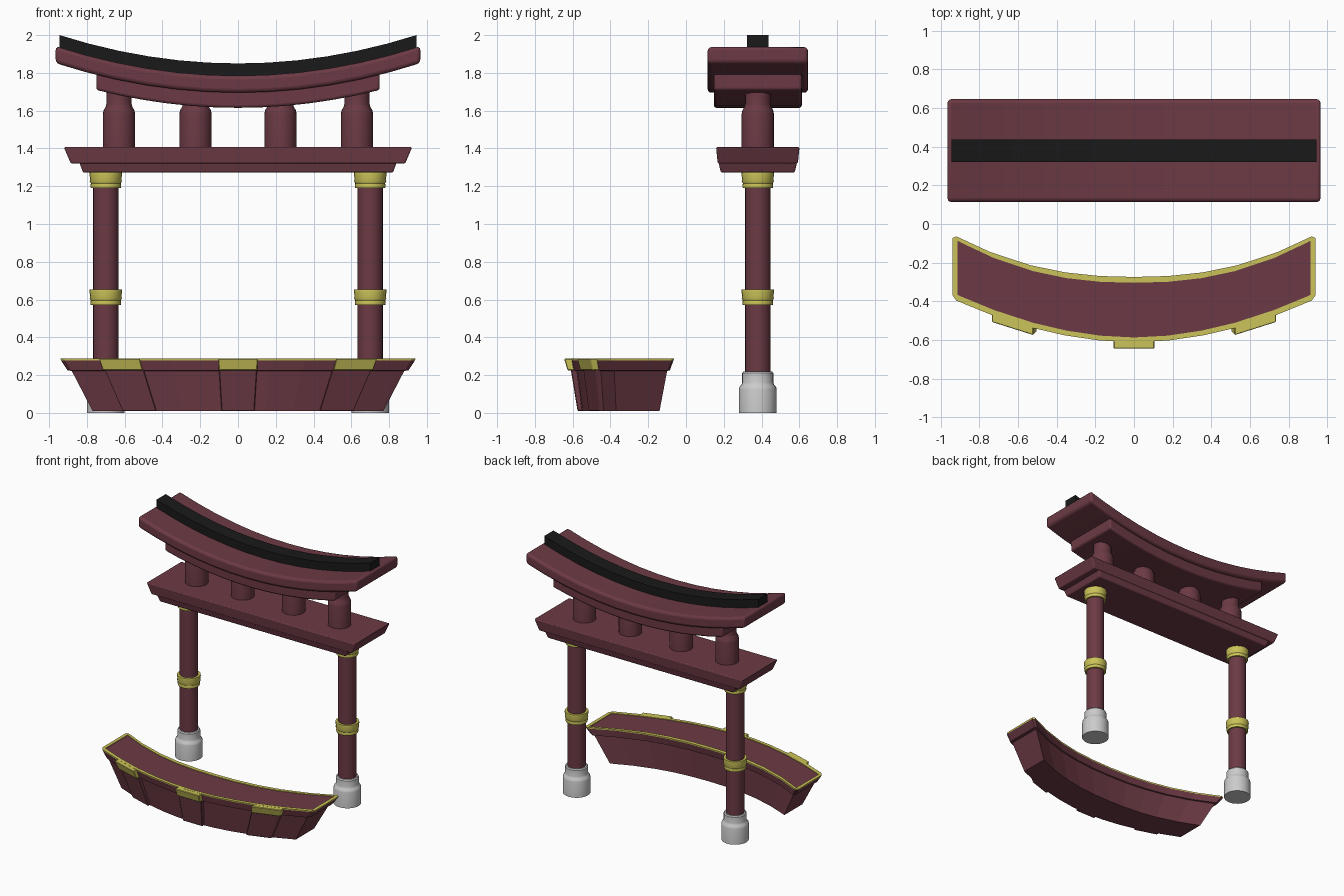
import bpy, bmesh, math

if "Cube" in bpy.data.objects:
    bpy.data.objects.remove(bpy.data.objects["Cube"])

CY = 0.38  # depth position of the gate


def material(name, rgb):
    m = bpy.data.materials.new(name)
    m.diffuse_color = (*rgb, 1)
    m.use_nodes = True
    m.node_tree.nodes["Principled BSDF"].inputs["Base Color"].default_value = m.diffuse_color
    return m


RED = material("dark_red", (0.15, 0.042, 0.058))
GOLD = material("gold", (0.60, 0.55, 0.10))
BLACK = material("black", (0.01, 0.01, 0.01))


def finish(name, bm, mats=(), bevel=0, segments=3, smooth=True):
    bmesh.ops.recalc_face_normals(bm, faces=bm.faces)
    mesh = bpy.data.meshes.new(name)
    bm.to_mesh(mesh)
    bm.free()
    for m in mats:
        mesh.materials.append(m)
    ob = bpy.data.objects.new(name, mesh)
    bpy.context.collection.objects.link(ob)
    if bevel:
        mod = ob.modifiers.new("Bevel", 'BEVEL')
        mod.width, mod.segments = bevel, segments
        mod.limit_method, mod.angle_limit = 'ANGLE', math.radians(40)
    if smooth:
        bpy.ops.object.select_all(action='DESELECT')
        ob.select_set(True)
        bpy.context.view_layer.objects.active = ob
        bpy.ops.object.shade_smooth_by_angle(angle=math.radians(35))
    return ob


def bridge(bm, a, b, mat=0):
    n = len(a)
    for i in range(n):
        bm.faces.new((a[i], a[(i + 1) % n], b[(i + 1) % n], b[i])).material_index = mat


def loft(name, rings, mats, **kw):
    """Closed solid through rings of points, flat capped."""
    bm = bmesh.new()
    vs = [[bm.verts.new(p) for p in r] for r in rings]
    for a, b in zip(vs, vs[1:]):
        bridge(bm, a, b)
    bm.faces.new(vs[0])
    bm.faces.new(vs[-1])
    return finish(name, bm, mats, **kw)


def lathe(name, profile, x, mats=(), sides=24):
    rings = [[(x + r * math.cos(k * math.tau / sides), CY + r * math.sin(k * math.tau / sides), z)
              for k in range(sides)] for r, z in profile]
    return loft(name, rings, mats)


def rect(hx, hy, z):
    return [(sx * hx, CY + sy * hy, z) for sx, sy in ((-1, -1), (1, -1), (1, 1), (-1, 1))]


def curved_beam(name, hx, hy, z0, z1, mat, bevel):
    rings = []
    for k in range(13):
        x = hx * (k / 6 - 1)
        rise = 0.15 * (abs(x) / 0.945) ** 2
        rings.append([(x, CY + sy * hy, z + rise) for sy, z in ((-1, z0), (1, z0), (1, z1), (-1, z1))])
    return loft(name, rings, [mat], bevel=bevel)


# Gate posts with grey feet and gold collars
for side, x in (("left", -0.70), ("right", 0.70)):
    lathe(side + "_foot", [(0.10, 0), (0.10, 0.125), (0.097, 0.137), (0.086, 0.15),
                           (0.083, 0.16), (0.083, 0.21), (0.077, 0.218)], x)
    lathe(side + "_post", [(0.067, 0.2), (0.067, 1.28)], x, [RED])
    for label, z in (("lower", 0.57), ("upper", 1.19)):
        lathe(f"{side}_{label}_collar",
              [(0.066, z), (0.079, z), (0.082, z + 0.012), (0.079, z + 0.025), (0.085, z + 0.036),
               (0.083, z + 0.055), (0.087, z + 0.07), (0.085, z + 0.083), (0.066, z + 0.083)], x, [GOLD])

# Straight lower beam in two layers
loft("tie_beam_lower", [rect(0.82, 0.195, 1.272), rect(0.84, 0.208, 1.325)], [RED], bevel=0.008)
loft("tie_beam_upper", [rect(0.885, 0.212, 1.32), rect(0.922, 0.221, 1.407)], [RED], bevel=0.008)

# Short struts
for i, x in enumerate((-0.63, -0.225, 0.225, 0.63)):
    lathe(f"strut_{i + 1}", [(0.085, 1.40), (0.085, 1.585), (0.082, 1.60), (0.069, 1.625),
                             (0.067, 1.635), (0.067, 1.66 if abs(x) < 0.5 else 1.70)], x, [RED])

# Curved roof beams and ridge
curved_beam("roof_beam_lower", 0.75, 0.233, 1.615, 1.71, RED, 0.014)
curved_beam("roof_beam_upper", 0.965, 0.266, 1.695, 1.785, RED, 0.02)
curved_beam("roof_ridge", 0.945, 0.058, 1.76, 1.85, BLACK, 0)


# Curved planter
def front_y(t, end, mid):
    return mid + (end - mid) * abs(t) ** 1.9


def outline(z, hx, back_end, back_mid, front_end, front_mid, corner=0.02):
    ts = [-1, -0.978, -0.79, -0.57, -0.38, -0.19, 0, 0.19, 0.38, 0.57, 0.79, 0.978, 1]
    back, front = [], []
    for t in ts:
        c = corner if abs(t) == 1 else 0
        back.append((t * hx, back_mid + (back_end - back_mid) * abs(t) ** 2.3 - c, z))
        front.append((t * hx, front_y(t, front_end, front_mid) + c, z))
    return back + front[::-1]


bm = bmesh.new()
rings = [outline(0.01, 0.77, -0.14, -0.30, -0.37, -0.555, 0),
         outline(0.222, 0.88, -0.10, -0.295, -0.38, -0.583, 0),
         outline(0.225, 0.902, -0.075, -0.285, -0.385, -0.60),
         outline(0.278, 0.937, -0.055, -0.275, -0.387, -0.61),
         outline(0.288, 0.94, -0.053, -0.274, -0.387, -0.612),
         outline(0.288, 0.914, -0.086, -0.304, -0.366, -0.587, 0),
         outline(0.283, 0.914, -0.086, -0.304, -0.366, -0.587, 0)]
vs = [[bm.verts.new(p) for p in r] for r in rings]
for a, b, m in zip(vs, vs[1:], (0, 0, 0, 1, 1, 1)):
    bridge(bm, a, b, m)
for r in (vs[0], vs[-1]):
    n = len(r)
    for i in range(n // 2 - 1):
        bm.faces.new((r[i], r[i + 1], r[n - 2 - i], r[n - 1 - i]))
finish("planter", bm, [RED, GOLD], smooth=False)


# Gold tabs and red ribs on the planter front
def strap(name, xa, xb, levels, mat):
    """levels: z, x scale, half width, front curve end and mid, thickness"""
    out = []
    for z, s, hx, end, mid, thick in levels:
        p, q = [(x * s, front_y(x * s / hx, end, mid)) for x in (xa, xb)]
        out.append([(p[0], p[1] + 0.012, z), (q[0], q[1] + 0.012, z),
                    (q[0], q[1] - thick, z), (p[0], p[1] - thick, z)])
    loft(name, out, [mat], bevel=0.004, segments=1, smooth=False)


for name, xa, xb in (("left", -0.735, -0.52), ("centre", -0.105, 0.105), ("right", 0.52, 0.735)):
    strap(name + "_tab", xa, xb, [(0.225, 0.97, 0.902, -0.385, -0.60, 0.03),
                                  (0.287, 1.0, 0.94, -0.387, -0.612, 0.037)], GOLD)
    strap(name + "_rib", xa, xb, [(0.01, 0.83, 0.77, -0.37, -0.555, 0.022),
                                  (0.228, 0.96, 0.88, -0.38, -0.583, 0.03)], RED)
